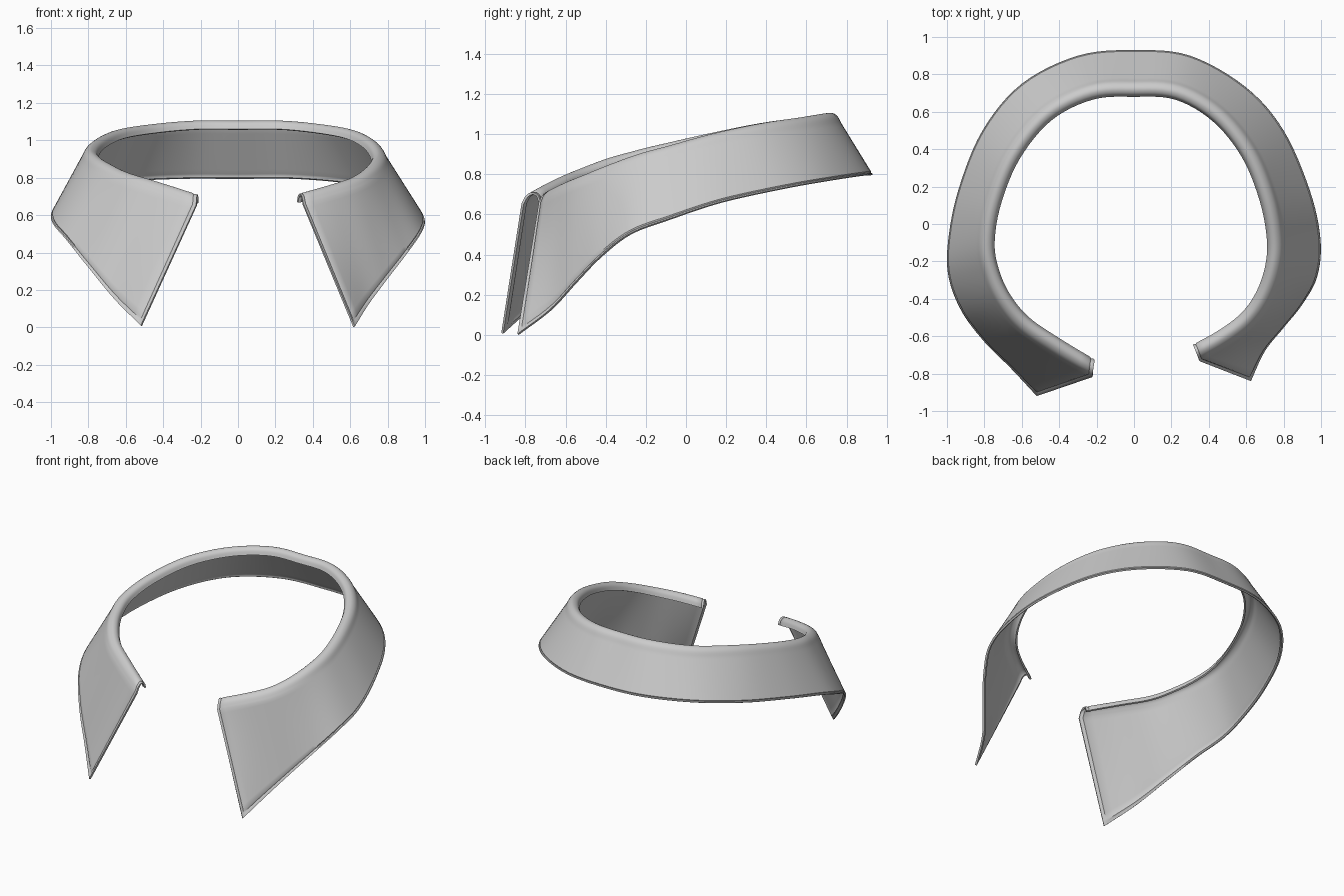
import bpy, bmesh, math
from mathutils import Vector

if "Cube" in bpy.data.objects:
    bpy.data.objects.remove(bpy.data.objects["Cube"])

# stations from left point, round the back, to right point:
# hem x, y, z | neck edge x, y | fold crest z
STATIONS = [
    (-.52, -.92, .01, -.21, -.725, .71), (-.66, -.77, .15, -.40, -.61, .775),
    (-.80, -.63, .32, -.56, -.50, .825), (-.92, -.47, .47, -.66, -.38, .875),
    (-.99, -.29, .555, -.72, -.25, .915), (-.995, -.10, .62, -.745, -.10, .955),
    (-.94, .18, .685, -.71, .11, 1.005), (-.81, .50, .745, -.61, .35, 1.055),
    (-.60, .75, .785, -.44, .555, 1.085), (-.30, .90, .80, -.22, .665, 1.105),
    (0, .93, .80, 0, .68, 1.105), (.30, .90, .80, .22, .665, 1.105),
    (.60, .73, .775, .42, .55, 1.085), (.80, .50, .735, .575, .36, 1.055),
    (.94, .18, .665, .67, .13, 1.005), (.997, -.08, .58, .71, -.08, .945),
    (.98, -.28, .505, .70, -.23, .90), (.90, -.43, .39, .65, -.37, .845),
    (.80, -.555, .26, .57, -.48, .795), (.70, -.68, .125, .45, -.57, .755),
    (.625, -.84, .005, .315, -.645, .715)]


def spline(pts, t):
    """Catmull-Rom through pts, t in 0..len-1."""
    n = len(pts)
    i = min(int(t), n - 2)
    u = t - i
    b, c = pts[i], pts[i + 1]
    a = pts[i - 1] if i else b * 2 - c
    d = pts[i + 2] if i + 2 < n else c * 2 - b
    return (b * 2 + (c - a) * u + (a * 2 - b * 5 + c * 4 - d) * u * u
            + (b * 3 - a - c * 3 + d) * u ** 3) * .5


hem = [Vector(s[:3]) for s in STATIONS]
neck = [Vector((s[3], s[4], s[5])) for s in STATIONS]
last = len(STATIONS) - 1
SUB = 6
params = [0, .05, .09, .13] + [k / SUB for k in range(2, last * SUB - 1)] + \
         [last - .13, last - .09, last - .05, last]


def section(t):
    """Flat fall from the hem, then a rolled fold to the neck edge."""
    o, c = spline(hem, t), spline(neck, t)
    tan = spline(neck, min(t + .05, last)) - spline(neck, max(t - .05, 0))
    n = Vector((-tan.y, tan.x, 0)).normalized()
    # the cut ends are turned to face forward
    w = max(0, 1 - min(t, last - t))
    end = Vector((-.15 if t < 2 else .4, -1, 0)).normalized()
    n = n.lerp(end, w).normalized()
    roll = [c + n * a + Vector((0, 0, z)) for a, z in
            ((.095, -.055), (.073, -.016), (.043, 0), (.014, -.012), (0, -.045))]
    fall = [o.lerp(roll[0], f) for f in
            (0, .02, .035, .05, .1, .2, .3, .4, .5, .6, .7, .8, .9, .96)]
    return fall + [spline(roll, k / 4) for k in range(17)]


bm = bmesh.new()
grid = [[bm.verts.new(p) for p in section(t)] for t in params]
for a, b in zip(grid, grid[1:]):
    for j in range(len(a) - 1):
        bm.faces.new((a[j], a[j + 1], b[j + 1], b[j]))
bm.normal_update()

# stitched groove just inside the hem and the cut ends
groove = {v for row in grid[2:-2] for v in row[2:3]}
groove |= {v for row in (grid[2], grid[-3]) for v in row[2:]}
moves = [(v, v.normal * -.005) for v in groove]
for v, d in moves:
    v.co += d

mesh = bpy.data.meshes.new("collar")
bm.to_mesh(mesh)
bm.free()
collar = bpy.data.objects.new("collar", mesh)
bpy.context.collection.objects.link(collar)

# cloth thickness
mod = collar.modifiers.new("thickness", 'SOLIDIFY')
mod.thickness = .012
mod.offset = -1

bpy.context.view_layer.objects.active = collar
collar.select_set(True)
bpy.ops.object.modifier_apply(modifier=mod.name)
bpy.ops.object.shade_smooth_by_angle(angle=math.radians(40))
